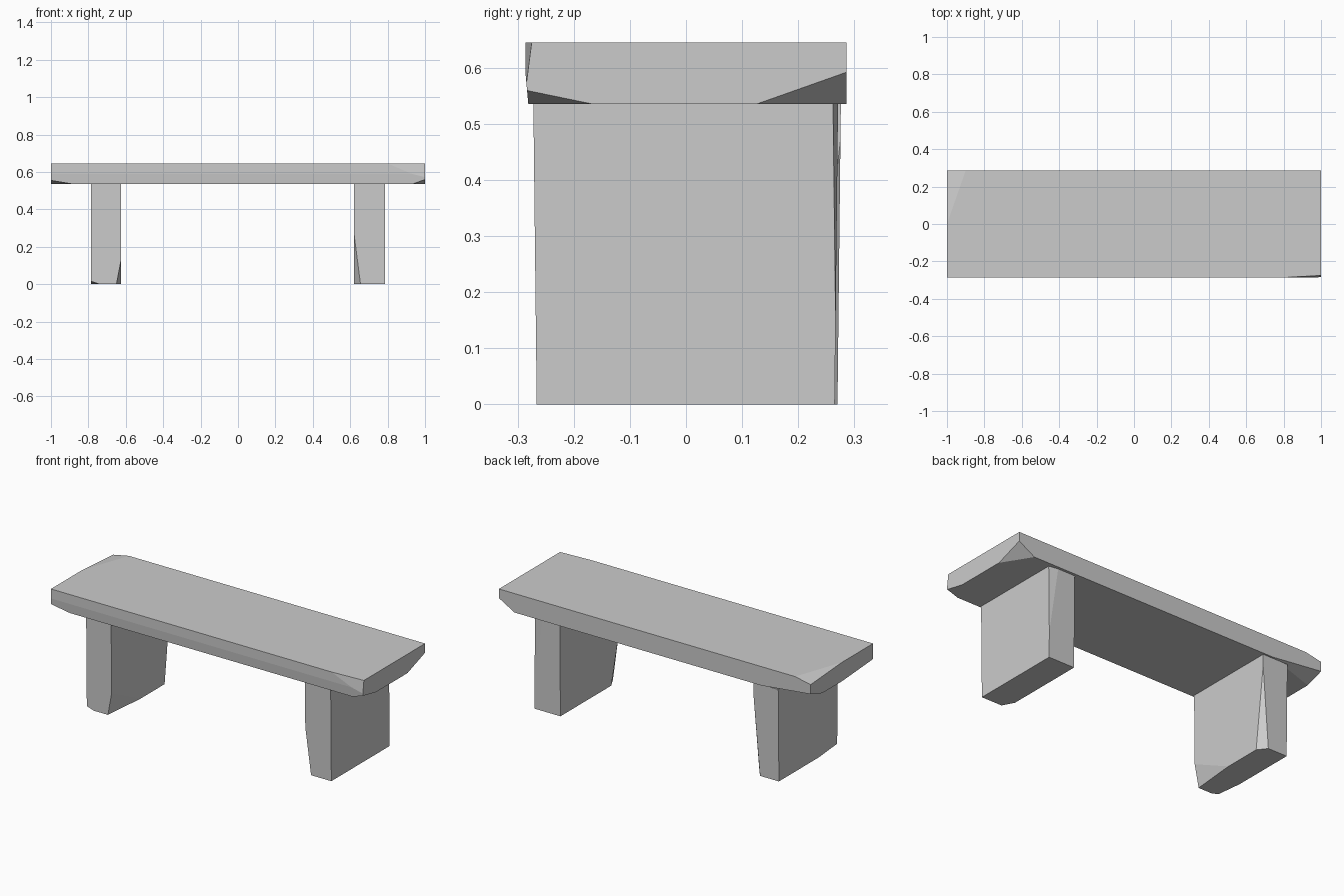
import bpy, bmesh
from mathutils import Vector

if "Cube" in bpy.data.objects:
    bpy.data.objects.remove(bpy.data.objects["Cube"])


def chipped_block(name, lo, hi, chips, taper=0.0):
    """Box from lo to hi; each chip is three points of a plane that slices off a corner."""
    lo, hi = Vector(lo), Vector(hi)
    mid = (lo + hi) / 2
    bm = bmesh.new()
    bmesh.ops.create_cube(bm, size=1)
    for v in bm.verts:
        v.co = Vector([c * s for c, s in zip(v.co, hi - lo)]) + mid
        if v.co.z < mid.z:
            v.co.y -= taper * (1 if v.co.y > mid.y else -1)
    for chip in chips:
        a, b, c = map(Vector, chip)
        n = (b - a).cross(c - a).normalized()
        if n.dot(mid - a) > 0:
            n = -n
        geom = bm.verts[:] + bm.edges[:] + bm.faces[:]
        bmesh.ops.bisect_plane(bm, geom=geom, dist=1e-5, plane_co=a,
                               plane_no=n, clear_outer=True)
        rim = [e for e in bm.edges if e.is_boundary]
        if rim:
            bmesh.ops.holes_fill(bm, edges=rim, sides=0)
    bmesh.ops.recalc_face_normals(bm, faces=bm.faces[:])
    mesh = bpy.data.meshes.new(name)
    bm.to_mesh(mesh)
    bm.free()
    ob = bpy.data.objects.new(name, mesh)
    bpy.context.collection.objects.link(ob)
    return ob


Y, B, T = 0.286, 0.535, 0.645

# Stone seat slab with worn corners
chipped_block("seat_slab", (-1, -Y, B), (1, Y, T), [
    ((1, -0.165, B), (1, -Y, 0.56), (0.93, -Y, B)),
    ((1, 0.125, B), (1, Y, 0.592), (0.9, Y, B)),
    ((1, -0.275, T), (0.8, -Y, T), (1, -Y, 0.56)),
    ((-1, 0, T), (-0.9, Y, T), (-1, Y, 0.625)),
    ((-1, -Y, 0.555), (-0.88, -Y, B), (-1, 0, B)),
    ((-1, Y, 0.57), (-0.68, Y, B), (-1, 0.18, B)),
    ((0.48, -Y, 0.59), (0.98, -Y, 0.59), (0.75, -0.281, B)),
])

# Left leg, chipped at the foot and along the back edge
chipped_block("left_leg", (-0.785, -0.27, 0), (-0.625, 0.276, B), [
    ((-0.625, -0.265, 0.13), (-0.65, -0.265, 0), (-0.625, 0, 0)),
    ((-0.785, -0.265, 0.015), (-0.74, -0.265, 0), (-0.785, -0.1, 0)),
    ((-0.625, 0.267, 0.4), (-0.66, 0.265, 0), (-0.625, 0.22, 0)),
], taper=0.006)

# Right leg, chipped at the inner front and upper back edges
chipped_block("right_leg", (0.62, -0.272, 0), (0.785, 0.271, B), [
    ((0.62, -0.266, 0.26), (0.655, -0.266, 0), (0.62, -0.2, 0)),
    ((0.785, 0.262, B), (0.73, 0.271, B), (0.785, 0.266, 0.2)),
], taper=0.006)
